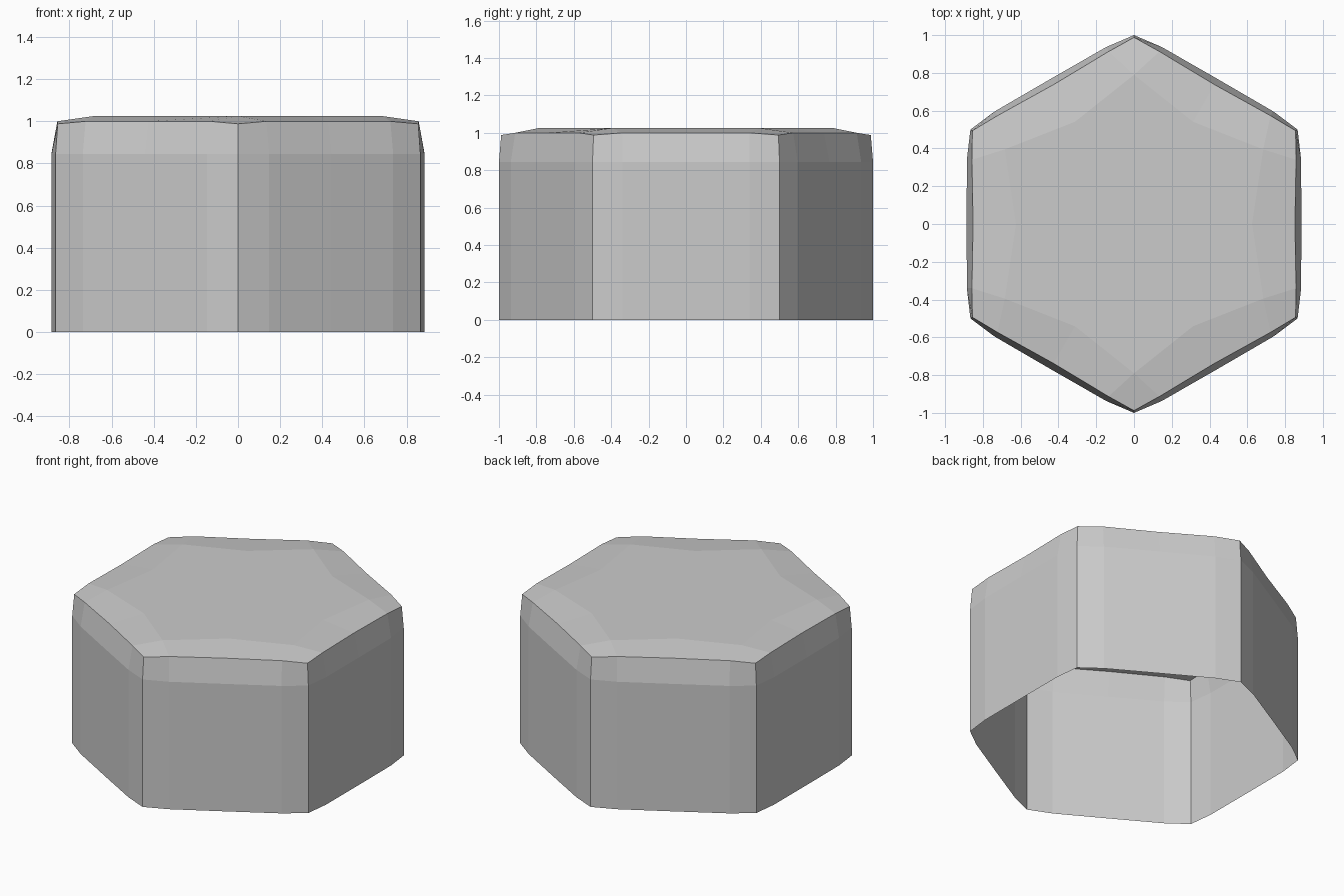
import bpy, bmesh
from math import sin, cos, radians

if "Cube" in bpy.data.objects:
    bpy.data.objects.remove(bpy.data.objects["Cube"])

APOTHEM = cos(radians(30))


def ring(bm, z, z_corner, corner_r, near, mid):
    """24 points: per side a corner, a point near it, the middle, a point near the next corner.
    near and mid are the distances of those points from the axis, square to the side."""
    verts = []
    for side in range(6):
        a = radians(60 * side)
        nx, ny = cos(a), sin(a)
        profile = [(-corner_r / 2, corner_r * APOTHEM, z_corner),
                   (-0.34, near, z), (0, mid, z), (0.34, near, z)]
        for t, d, h in profile:
            verts.append(bm.verts.new((nx * d - ny * t, ny * d + nx * t, h)))
    return verts


bm = bmesh.new()

# Bulged side walls, leaning in towards the rim
base = ring(bm, 0, 0, 1.0, 0.885, 0.886)
shoulder = ring(bm, 0.845, 0.845, 1.0, 0.885, 0.886)
rim = ring(bm, 1.0, 0.988, 0.988, 0.858, 0.852)
for low, high in ((base, shoulder), (shoulder, rim)):
    for i in range(24):
        j = (i + 1) % 24
        bm.faces.new((low[i], low[j], high[j], high[i]))

# Raised star-shaped top panel
panel = []
for k in range(12):
    a = radians(30 * k - 30)
    r = 0.79 if k % 2 == 0 else 0.625
    panel.append(bm.verts.new((r * cos(a), r * sin(a), 1.025)))

# Sloped border: a kite at each corner, two quads along each side
for s in range(6):
    c, m, n = panel[2 * s], panel[2 * s + 1], panel[(2 * s + 2) % 12]
    i = 4 * s
    bm.faces.new((rim[i - 1], rim[i], rim[i + 1], c))
    bm.faces.new((rim[i + 1], rim[i + 2], m, c))
    bm.faces.new((rim[i + 2], rim[i + 3], n, m))

# Flat middle of the top
centre = bm.verts.new((0, 0, 1.025))
for k in range(12):
    bm.faces.new((panel[k], panel[(k + 1) % 12], centre))

mesh = bpy.data.meshes.new("hex_tile")
bm.to_mesh(mesh)
bm.free()
tile = bpy.data.objects.new("hex_tile", mesh)
bpy.context.collection.objects.link(tile)
